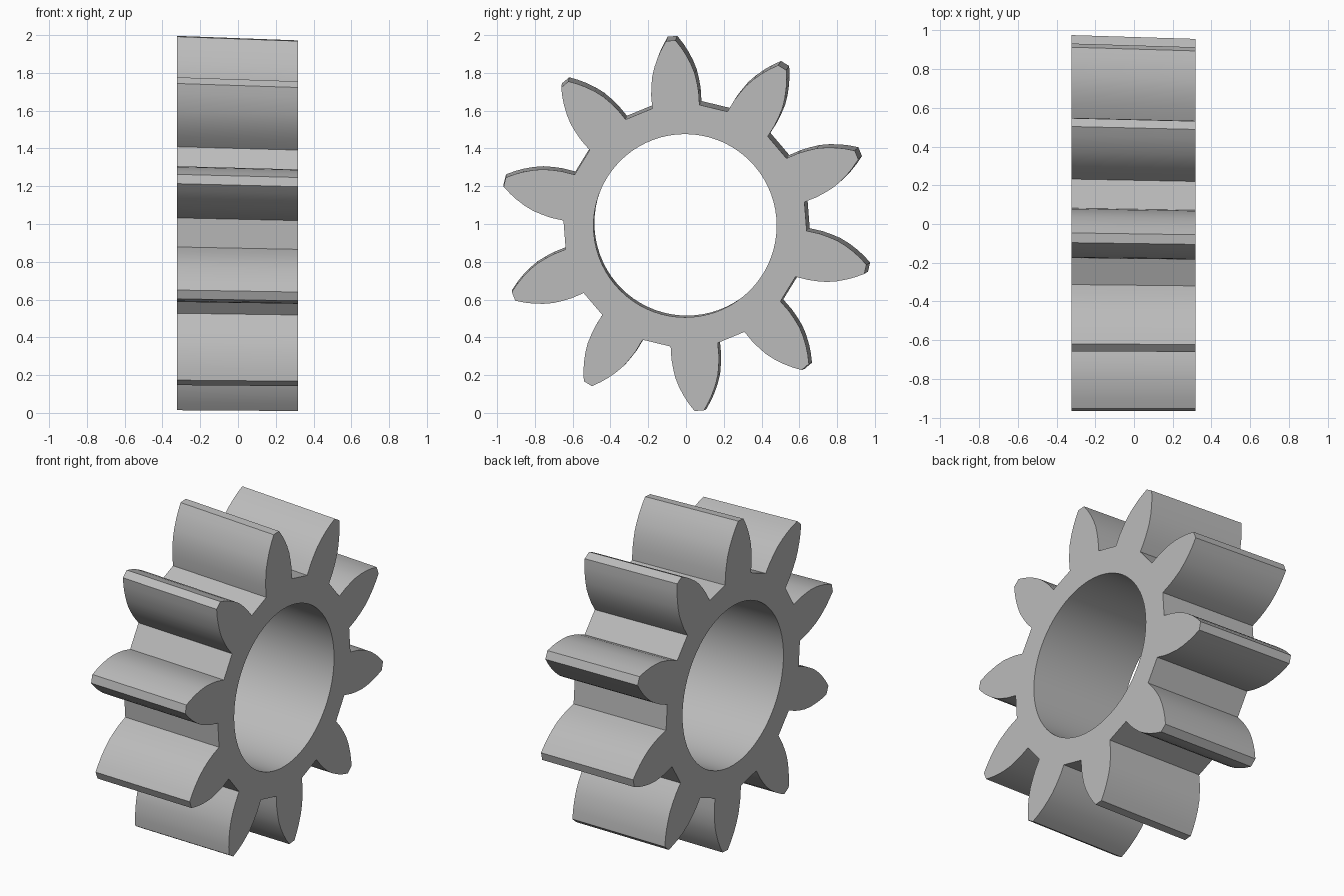
import bpy
import bmesh
from math import sin, cos, tau, radians
from mathutils import Vector

if "Cube" in bpy.data.objects:
    bpy.data.objects.remove(bpy.data.objects["Cube"], do_unlink=True)

TEETH = 10
BORE_SEGMENTS = 72
BORE_RADIUS = 0.485
FIRST_TOOTH = radians(94.4)

# Single material
grey = bpy.data.materials.new("plain grey")
grey.use_nodes = True
colour = (0.5, 0.5, 0.5, 1)
grey.diffuse_color = colour
grey.node_tree.nodes["Principled BSDF"].inputs["Base Color"].default_value = colour

# Tooth flank: distance from the axis, half width
flank = [(0.632, 0.125), (0.70, 0.126), (0.75, 0.121), (0.80, 0.113),
         (0.85, 0.097), (0.90, 0.075), (0.94, 0.053), (0.982, 0.025)]
tooth = [(r, -w) for r, w in flank] + [(r, w) for r, w in reversed(flank)]


def gear_outline():
    points = []
    for i in range(TEETH):
        a = FIRST_TOOTH + i * tau / TEETH
        points += [(r * cos(a) - w * sin(a), r * sin(a) + w * cos(a)) for r, w in tooth]
    return points


def bore_outline():
    steps = [i * tau / BORE_SEGMENTS for i in range(BORE_SEGMENTS)]
    return [(BORE_RADIUS * cos(a), BORE_RADIUS * sin(a)) for a in steps]


def add_loop(bm, points, centre, scale):
    verts = [bm.verts.new(centre + Vector((0, y, z)) * scale) for y, z in points]
    edges = [bm.edges.new((v, verts[i - 1])) for i, v in enumerate(verts)]
    return verts, edges


def add_wall(bm, first, second):
    for i in range(len(first)):
        bm.faces.new((first[i - 1], first[i], second[i], second[i - 1]))


# The two ends differ slightly, giving the body its gentle draft and lean
ends = [(Vector((-0.323, 0.005, 1.005)), 1.01), (Vector((0.317, -0.005, 0.991)), 1.0)]

bm = bmesh.new()
rims, bores = [], []
for centre, scale in ends:
    rim, rim_edges = add_loop(bm, gear_outline(), centre, scale)
    bore, bore_edges = add_loop(bm, bore_outline(), centre, scale)
    bmesh.ops.triangle_fill(bm, use_beauty=True, edges=rim_edges + bore_edges)
    rims.append(rim)
    bores.append(bore)
add_wall(bm, *rims)
add_wall(bm, *bores)
bmesh.ops.recalc_face_normals(bm, faces=bm.faces)

mesh = bpy.data.meshes.new("gear_wheel")
bm.to_mesh(mesh)
bm.free()
mesh.materials.append(grey)
gear = bpy.data.objects.new("gear_wheel", mesh)
bpy.context.collection.objects.link(gear)

# Smooth flanks and bore, crisp corners
bpy.ops.object.select_all(action="DESELECT")
gear.select_set(True)
bpy.context.view_layer.objects.active = gear
bpy.ops.object.shade_smooth_by_angle(angle=radians(30))
